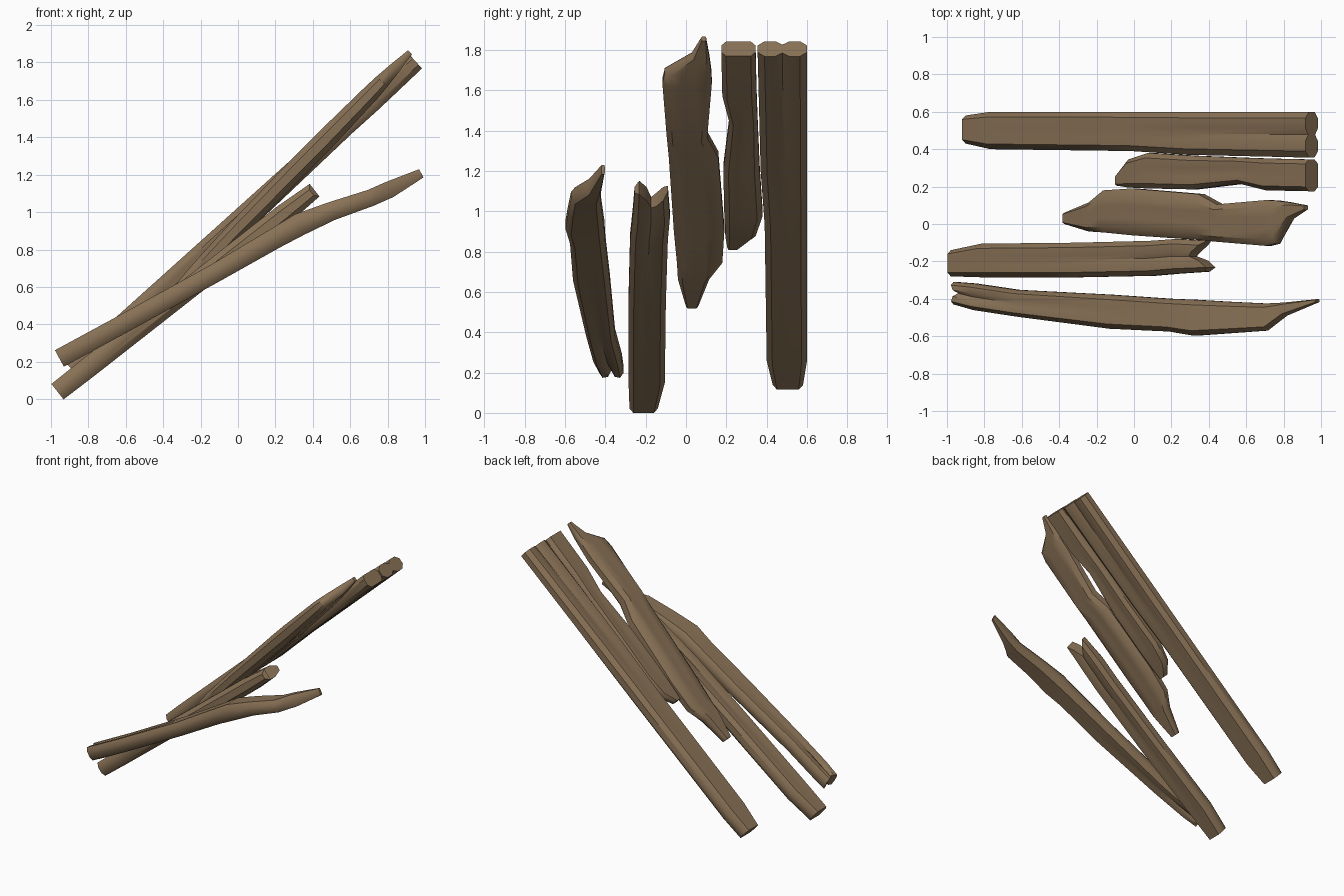
import bpy, bmesh
from mathutils import Vector

wood = bpy.data.materials.new("weathered brown wood")
wood.diffuse_color = (0.25, 0.167, 0.093, 1)

# cross-section: columns across the width, half heights; middle column is the groove
U = [-1, -0.72, -0.28, 0, 0.28, 0.72, 1]
H = [0.45, 1, 1, None, 1, 1, 0.45]


def log(name, path, stations, start=(0,) * 7, end=(0,) * 7):
    """path: (x, z) centre line; stations: (x, y low, y high, thickness, groove height)."""
    def centre(x):
        for (x0, z0), (x1, z1) in zip(path, path[1:]):
            if x <= x1 or (x1, z1) == path[-1]:
                return Vector((x, 0, z0 + (z1 - z0) * (x - x0) / (x1 - x0)))
    bm = bmesh.new()
    rings = []
    for i, (x, lo, hi, t, g) in enumerate(stations):
        c = centre(x)
        d = (centre(x + 0.05) - centre(x - 0.05)).normalized()
        n = Vector((-d.z, 0, d.x))
        jag = start if i == 0 else end if i == len(stations) - 1 else (0,) * 7
        ring = []
        for side, cols in ((1, range(7)), (-1, range(6, -1, -1))):
            for k in cols:
                h = g if H[k] is None else H[k]
                p = c + d * jag[k] + n * (side * h * t / 2)
                p.y = (lo + hi) / 2 + U[k] * (hi - lo) / 2
                ring.append(bm.verts.new(p))
        rings.append(ring)
    for a, b in zip(rings, rings[1:]):
        for k in range(14):
            m = (k + 1) % 14
            bm.faces.new((a[k], a[m], b[m], b[k]))
    # end caps as strips between top and bottom columns
    for r in (rings[0], rings[-1]):
        for k in range(6):
            bm.faces.new((r[k], r[k + 1], r[12 - k], r[13 - k]))
    bmesh.ops.recalc_face_normals(bm, faces=bm.faces)
    me = bpy.data.meshes.new(name)
    bm.to_mesh(me)
    bm.free()
    me.materials.append(wood)
    ob = bpy.data.objects.new(name, me)
    bpy.context.collection.objects.link(ob)
    bpy.ops.object.select_all(action='DESELECT')
    ob.select_set(True)
    bpy.context.view_layer.objects.active = ob
    bpy.ops.object.shade_smooth_by_angle(angle=0.7)


# full-length double beam at the back
log("long_beam", [(-0.885, 0.155), (0.95, 1.805)], [
    (-0.885, 0.43, 0.58, 0.105, 1), (-0.75, 0.40, 0.60, 0.11, 1),
    (0.0, 0.39, 0.60, 0.11, 1), (0.3, 0.37, 0.60, 0.11, 0.85),
    (0.95, 0.355, 0.60, 0.10, 0.55)])

# half beam, whole at the top and splintered at the bottom
log("upper_half_beam", [(-0.08, 0.83), (0.95, 1.805)], [
    (-0.085, 0.205, 0.26, 0.05, 1), (-0.02, 0.195, 0.345, 0.07, 1),
    (0.09, 0.19, 0.38, 0.09, 1), (0.33, 0.185, 0.365, 0.09, 0.8),
    (0.58, 0.215, 0.355, 0.09, 0.9), (0.72, 0.18, 0.35, 0.10, 1),
    (0.95, 0.175, 0.345, 0.10, 1)])

# centre plank, splintered at both ends
log("middle_splinter", [(-0.36, 0.54), (0.2, 1.12), (0.6, 1.52), (0.92, 1.855)], [
    (-0.365, 0.0, 0.06, 0.05, 1), (-0.23, -0.04, 0.115, 0.08, 1),
    (-0.15, -0.045, 0.18, 0.09, 1), (0.0, -0.06, 0.19, 0.10, 1),
    (0.36, -0.085, 0.16, 0.11, 0.9), (0.46, -0.095, 0.105, 0.11, 1),
    (0.72, -0.117, 0.128, 0.09, 1), (0.77, -0.105, 0.125, 0.08, 1),
    (0.84, 0.025, 0.115, 0.06, 1), (0.92, 0.075, 0.10, 0.03, 1)])

# lower half beam, notched break at the top
log("lower_half_beam", [(-0.965, 0.04), (0.4, 1.11)], [
    (-0.965, -0.28, -0.14, 0.105, 1), (-0.8, -0.285, -0.105, 0.11, 1),
    (-0.3, -0.285, -0.10, 0.11, 0.85), (0.1, -0.277, -0.09, 0.11, 0.8),
    (0.24, -0.265, -0.08, 0.11, 0.8), (0.37, -0.255, -0.09, 0.085, 0.8)],
    end=(0.03, 0.05, 0.0, -0.07, -0.05, 0.0, 0.04))

# bent front beam ending in a point
log("front_bent_beam",
    [(-0.96, 0.215), (-0.25, 0.6), (0.32, 0.93), (0.5, 1.005), (0.75, 1.09), (0.985, 1.21)], [
    (-0.955, -0.43, -0.31, 0.10, 0.5), (-0.85, -0.46, -0.318, 0.10, 0.7),
    (-0.62, -0.495, -0.352, 0.10, 0.85), (-0.12, -0.56, -0.378, 0.10, 1),
    (0.2, -0.575, -0.40, 0.11, 1), (0.33, -0.597, -0.405, 0.12, 1),
    (0.5, -0.585, -0.415, 0.10, 1), (0.71, -0.57, -0.425, 0.09, 1),
    (0.81, -0.49, -0.42, 0.09, 1), (0.98, -0.42, -0.402, 0.05, 1)],
    start=(0, 0, 0.01, 0.03, 0.01, 0, 0))
